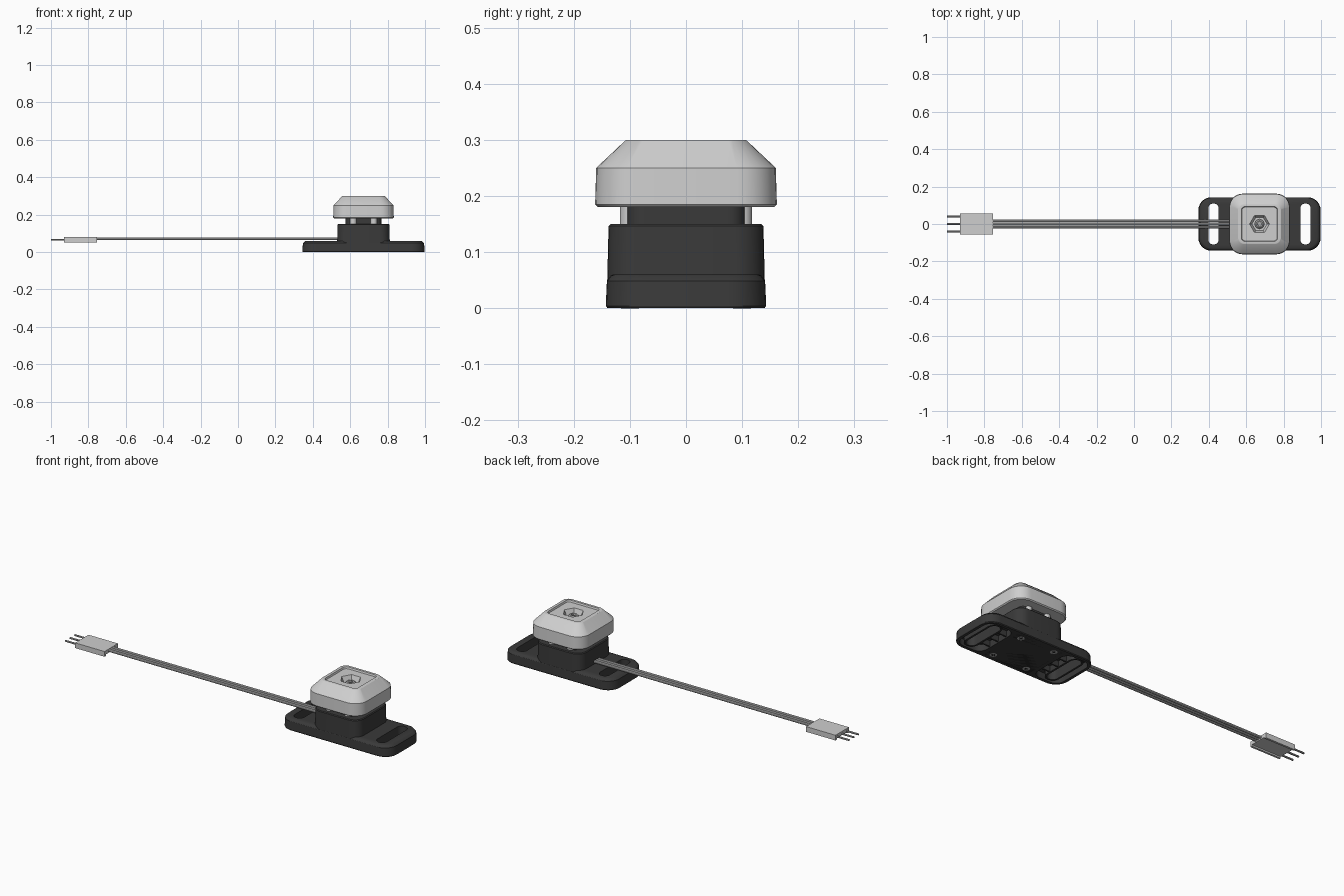
import bpy, bmesh, math

if "Cube" in bpy.data.objects:
    bpy.data.objects.remove(bpy.data.objects["Cube"])

CX = 0.671  # centre of the switch unit


def material(name, v):
    m = bpy.data.materials.new(name)
    m.diffuse_color = (v, v, v, 1)
    m.use_nodes = True
    m.node_tree.nodes["Principled BSDF"].inputs["Base Color"].default_value = m.diffuse_color
    return m


DARK = material("dark plastic", 0.042)
BLACK = material("black plate", 0.022)
LIGHT = material("light plastic", 0.62)
METAL = material("grey metal", 0.42)


def rounded_rect(hx, hy, r, z, seg=7):
    pts = []
    for sx, sy, a0 in ((1, 1, 0), (-1, 1, 90), (-1, -1, 180), (1, -1, 270)):
        for i in range(seg + 1):
            a = math.radians(a0 + 90 * i / seg)
            pts.append((sx * (hx - r) + r * math.cos(a), sy * (hy - r) + r * math.sin(a), z))
    return pts


def polygon(n, r, z):
    return [(r * math.cos(math.tau * i / n), r * math.sin(math.tau * i / n), z) for i in range(n)]


def loft(name, rings, mat, loc=(CX, 0, 0), closed=False, smooth=True):
    """Skin a stack of matching rings; closed joins the last ring to the first."""
    bm = bmesh.new()
    loops = [[bm.verts.new(p) for p in ring] for ring in rings]
    pairs = list(zip(loops, loops[1:]))
    if closed:
        pairs.append((loops[-1], loops[0]))
    else:
        bm.faces.new(loops[0][::-1])
        bm.faces.new(loops[-1])
    for a, b in pairs:
        n = len(a)
        for i in range(n):
            bm.faces.new((a[i], a[(i + 1) % n], b[(i + 1) % n], b[i]))
    bmesh.ops.recalc_face_normals(bm, faces=bm.faces)
    me = bpy.data.meshes.new(name)
    bm.to_mesh(me)
    bm.free()
    me.materials.append(mat)
    ob = bpy.data.objects.new(name, me)
    ob.location = loc
    bpy.context.collection.objects.link(ob)
    if smooth:
        shade(ob)
    return ob


def shade(ob):
    bpy.ops.object.select_all(action='DESELECT')
    ob.select_set(True)
    bpy.context.view_layer.objects.active = ob
    bpy.ops.object.shade_smooth_by_angle(angle=math.radians(28))


def box(name, x0, x1, y0, y1, z0, z1, mat):
    ring = [(x0, y0), (x1, y0), (x1, y1), (x0, y1)]
    return loft(name, [[(x, y, z) for x, y in ring] for z in (z0, z1)], mat, (0, 0, 0), smooth=False)


def rod(name, n, r, x0, x1, y, z, mat):
    rings = [[(x, y + a, z + b) for a, b, _ in polygon(n, r, 0)] for x in (x0, x1)]
    return loft(name, rings, mat, (0, 0, 0))


def cut(ob, cutter):
    cutter.hide_render = True
    mod = ob.modifiers.new("cut", 'BOOLEAN')
    mod.operation = 'DIFFERENCE'
    mod.solver = 'EXACT'
    mod.object = cutter
    bpy.context.view_layer.objects.active = ob
    bpy.ops.object.modifier_apply(modifier=mod.name)
    bpy.data.objects.remove(cutter)


# Mounting plate with slots and hollow ends underneath
plate = loft("mounting_plate", [
    rounded_rect(0.325, 0.140, 0.068, 0), rounded_rect(0.327, 0.143, 0.070, 0.004),
    rounded_rect(0.324, 0.141, 0.068, 0.048), rounded_rect(0.313, 0.134, 0.060, 0.058),
    rounded_rect(0.308, 0.130, 0.056, 0.060)], DARK)
for s in (-1, 1):
    cut(plate, loft("pocket_cutter", [rounded_rect(0.077, 0.124, 0.045, z) for z in (-0.02, 0.035)],
                    DARK, (CX + s * 0.233, 0, 0)))
    cut(plate, loft("slot_cutter", [rounded_rect(0.028, 0.11, 0.0279, z) for z in (-0.02, 0.09)],
                    DARK, (CX + s * 0.246, 0, 0)))
    # Wall around each slot
    loft("slot_wall", [rounded_rect(0.038, 0.118, 0.0379, 0.004), rounded_rect(0.038, 0.118, 0.0379, 0.04),
                       rounded_rect(0.028, 0.11, 0.0279, 0.04), rounded_rect(0.028, 0.11, 0.0279, 0.004)],
         DARK, (CX + s * 0.246, 0, 0), closed=True)
    # Stiffening ribs beside each slot
    for y in (-0.06, 0, 0.06):
        xa, xb = sorted((CX + s * 0.15, CX + s * 0.21))
        box("plate_rib", xa, xb, y - 0.004, y + 0.004, 0.006, 0.04, DARK)
shade(plate)

# Underside pad
loft("bottom_pad", [rounded_rect(0.138, 0.13, 0.02, z) for z in (-0.0, 0.01)], BLACK)

# Body and neck
loft("body", [rounded_rect(0.141, 0.1405, 0.055, 0.045), rounded_rect(0.138, 0.138, 0.053, 0.146),
              rounded_rect(0.134, 0.134, 0.049, 0.150)], DARK)
loft("neck", [rounded_rect(0.095, 0.105, 0.03, z) for z in (0.145, 0.185)], DARK)

# Push cap with a recessed top
cap = loft("cap", [
    rounded_rect(0.157, 0.157, 0.068, 0.180), rounded_rect(0.162, 0.162, 0.072, 0.185),
    rounded_rect(0.160, 0.160, 0.070, 0.250), rounded_rect(0.114, 0.108, 0.032, 0.299),
    rounded_rect(0.111, 0.105, 0.030, 0.300), rounded_rect(0.097, 0.093, 0.020, 0.300),
    rounded_rect(0.094, 0.090, 0.018, 0.291)], LIGHT)
cut(cap, loft("socket_cutter", [polygon(6, 0.040, 0.262), polygon(6, 0.062, 0.31)], LIGHT))
shade(cap)

# Screw in the cap socket
screw = loft("cap_screw", [polygon(20, 0.026, 0.258), polygon(20, 0.026, 0.272),
                           polygon(20, 0.018, 0.279)], METAL)
cut(screw, loft("hex_cutter", [polygon(6, 0.011, z) for z in (0.268, 0.29)], METAL))

for sx in (-1, 1):
    for sy in (-1, 1):
        # Cap guide posts
        loft("cap_post", [polygon(16, 0.018, z) for z in (0.148, 0.185)], LIGHT,
             (CX + sx * 0.055, sy * 0.1, 0))
        # Screws under the plate, with cross recess plates
        x, y = CX + sx * 0.1, sy * 0.1
        loft("plate_screw", [polygon(20, 0.014, -0.0), polygon(20, 0.020, 0.0005),
                             polygon(20, 0.020, 0.012)], METAL, (x, y, -0.0005 + 0.0002))
        for a, b in ((0.010, 0.0025), (0.0025, 0.010)):
            box("screw_cross", x - a, x + a, y - b, y + b, -0.001, 0.002, BLACK)

# Three wires, connector and pins
for i in (-1, 0, 1):
    rod("wire", 10, 0.0075, -0.77, 0.56, i * 0.017, 0.071, LIGHT)
    rod("connector_pin", 8, 0.005, -1.0, -0.90, i * 0.04, 0.066, METAL)
box("connector_housing", -0.93, -0.755, -0.057, 0.057, 0.060, 0.080, LIGHT)
for s in (-1, 1):
    y0, y1 = sorted((s * 0.057, s * 0.046))
    box("connector_rail", -0.93, -0.755, y0, y1, 0.052, 0.060, LIGHT)
